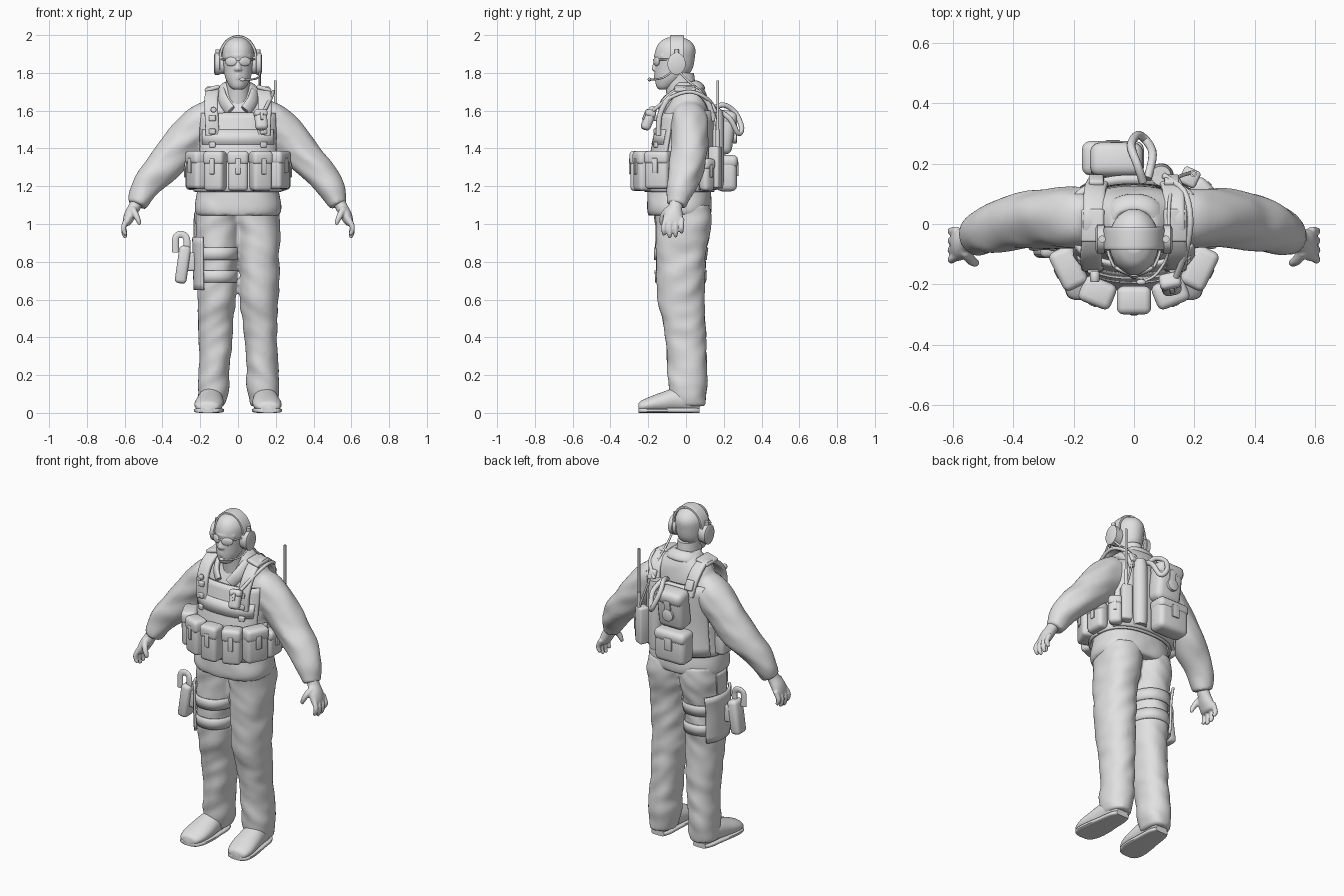
import bpy, bmesh, math
from mathutils import Vector, Matrix, Euler, noise

cube = bpy.data.objects.get("Cube")
if cube:
    bpy.data.objects.remove(cube, do_unlink=True)

material = bpy.data.materials.new("plain grey")
material.use_nodes = True
grey = (0.75, 0.75, 0.75, 1)
material.diffuse_color = grey
material.node_tree.nodes["Principled BSDF"].inputs["Base Color"].default_value = grey
X, Y, Z = Vector((1, 0, 0)), Vector((0, 1, 0)), Vector((0, 0, 1))
parts = []


def finish(name, bm, voxel=0, thickness=0):
    """Turn a bmesh into a named object, optionally fused or thickened."""
    if not thickness:
        bmesh.ops.recalc_face_normals(bm, faces=bm.faces)
    mesh = bpy.data.meshes.new(name)
    bm.to_mesh(mesh)
    bm.free()
    mesh.materials.append(material)
    obj = bpy.data.objects.new(name, mesh)
    bpy.context.collection.objects.link(obj)
    if voxel:
        fuse = obj.modifiers.new("fuse", "REMESH")
        fuse.mode, fuse.voxel_size, fuse.use_smooth_shade = "VOXEL", voxel, True
        soften = obj.modifiers.new("soften", "SMOOTH")
        soften.iterations = 4
    if thickness:
        shell = obj.modifiers.new("shell", "SOLIDIFY")
        shell.thickness, shell.offset = thickness, 1
    parts.append(obj)


def spline(rows, sub):
    out = []
    for i in range(len(rows) - 1):
        quad = [rows[max(i - 1, 0)], rows[i], rows[i + 1], rows[min(i + 2, len(rows) - 1)]]
        for k in range(sub):
            t = k / sub
            out.append([q + t / 2 * (r - p + t * (2*p - 5*q + 4*r - s + t * (3*q - p - 3*r + s)))
                        for p, q, r, s in zip(*quad)])
    return out + [list(rows[-1])]


def oval(angle, ru, rv, power):
    c, s = math.cos(angle), math.sin(angle)
    return (ru * math.copysign(abs(c) ** (2 / power), c), rv * math.copysign(abs(s) ** (2 / power), s))


def loft(bm, rings, ref=X, axis=None, power=2, n=28, sub=4, fold=0, side=1):
    """Skin oval rings (x, y, z, half width, half depth) along a path."""
    rows = spline(rings, sub)
    centres = [Vector(r[:3]) for r in rows]
    u, loops = ref.copy(), []
    for i, row in enumerate(rows):
        t = axis or (centres[min(i + 1, len(rows) - 1)] - centres[max(i - 1, 0)]).normalized()
        u = (u - t * u.dot(t)).normalized()
        v, loop = t.cross(u), []
        for k in range(n):
            a, b = oval(math.tau * k / n, row[3], row[4], power)
            out = u * a + v * b
            p = centres[i] + out
            if fold:
                q = Vector((p.x * 8 + side * 5, p.y * 8, p.z * 15 + p.x * 9))
                p += out.normalized() * fold * noise.noise(q)
            loop.append(bm.verts.new((p.x * side, p.y, p.z)))
        loops.append(loop)
    for a, b in zip(loops, loops[1:]):
        for k in range(n):
            bm.faces.new((a[k], a[k - 1], b[k - 1], b[k]))
    bm.faces.new(loops[0])
    bm.faces.new(loops[-1][::-1])


def lofted(name, rings, **options):
    bm = bmesh.new()
    loft(bm, rings, **options)
    finish(name, bm)


def tube(name, points, radius, depth=None, **options):
    lofted(name, [(*p, radius, depth or radius) for p in points], **{"n": 12, **options})


def box(name, loc, size, turn=0, tilt=0, bevel=0.012, roll=0):
    bm = bmesh.new()
    bmesh.ops.create_cube(bm, size=1, matrix=Matrix.Diagonal((*size, 1)))
    bmesh.ops.bevel(bm, geom=bm.edges[:], offset=min(bevel, min(size) * 0.4), segments=3,
                    profile=0.5, affect="EDGES")
    rot = Euler([math.radians(a) for a in (tilt, roll, turn)]).to_matrix().to_4x4()
    bm.transform(Matrix.Translation(loc) @ rot)
    finish(name, bm)


def ball(name, loc, size, turn=0):
    bm = bmesh.new()
    bmesh.ops.create_uvsphere(bm, u_segments=20, v_segments=12, radius=1)
    bm.transform(Matrix.Translation(loc) @ Matrix.Rotation(math.radians(turn), 4, "Z")
                 @ Matrix.Diagonal((*size, 1)))
    finish(name, bm)


def disc(name, loc, axis, ru, rv, half):
    c, edge = Vector(loc), half * 0.3
    rows = [(-half, 0.8), (edge - half, 1), (half - edge, 1), (half, 0.75)]
    lofted(name, [(*(c + axis * d), ru * s, rv * s) for d, s in rows],
           ref=Y if axis == X else X, axis=axis, sub=1)


def wrap(name, rings, start, end, low, high, offset, thickness, power=2.4, n=32, m=8):
    """A curved plate that follows a lofted body between two angles and heights."""
    rows, bm, grid = sorted(spline(rings, 6), key=lambda r: r[2]), bmesh.new(), []
    for j in range(m + 1):
        z = low + (high - low) * j / m
        i = next((i for i in range(1, len(rows)) if rows[i][2] >= z), len(rows) - 1)
        f = (z - rows[i - 1][2]) / (rows[i][2] - rows[i - 1][2])
        x, y, _, ru, rv = [a + (b - a) * f for a, b in zip(rows[i - 1], rows[i])]
        line = []
        for k in range(n + 1):
            a, b = oval(math.radians(start + (end - start) * k / n), ru + offset, rv + offset, power)
            line.append(bm.verts.new((x + a, y + b, z)))
        grid.append(line)
    for a, b in zip(grid, grid[1:]):
        for k in range(n):
            bm.faces.new((a[k], a[k + 1], b[k + 1], b[k]))
    finish(name, bm, thickness=thickness)


def pouch(name, loc, size, turn=0, tilt=0, soft=0.022):
    """Soft box with an overlapping flap and a closing tab."""
    w, d, h = size
    place = Matrix.Translation(loc) @ Euler((math.radians(tilt), 0, math.radians(turn))).to_matrix().to_4x4()
    box(name, loc, size, turn, tilt, soft)
    box(name + "_flap", place @ Vector((0, -0.003, h * 0.33)), (w + 0.006, d + 0.004, h * 0.36), turn, tilt, soft)
    box(name + "_tab", place @ Vector((0, -d / 2 - 0.003, h * 0.12)), (w * 0.25, 0.01, h * 0.4), turn, tilt, 0.004)


# Jacket: torso and sleeves fused together
torso = [(0, -.035, 1.045, .222, .165), (0, -.035, 1.09, .23, .172), (0, -.035, 1.2, .212, .165),
         (0, -.025, 1.35, .2, .148), (0, -.008, 1.5, .2, .132), (0, .005, 1.6, .192, .12),
         (0, .015, 1.67, .165, .098), (0, .01, 1.72, .11, .082), (0, .005, 1.75, .075, .07)]
sleeve = [(.1, .02, 1.565, .09, .086), (.185, .02, 1.535, .1, .108), (.275, .02, 1.445, .098, .106),
          (.365, .012, 1.34, .094, .095), (.443, -.008, 1.26, .086, .086), (.5, -.03, 1.18, .074, .07),
          (.535, -.05, 1.1, .056, .05)]
bm = bmesh.new()
loft(bm, torso, axis=Z, power=2.4, n=48, sub=6, fold=.005)
for side in (1, -1):
    loft(bm, sleeve, ref=Y, n=36, sub=8, fold=.012, side=side)
finish("jacket", bm, voxel=.011)

# Trousers: both legs fused at the hips
leg = [(.1, -.02, 1.1, .118, .15), (.108, -.015, .98, .116, .148), (.112, -.028, .85, .108, .134),
       (.114, -.028, .75, .104, .13), (.113, -.027, .6, .101, .122), (.117, -.008, .47, .092, .113),
       (.122, .003, .3, .084, .105), (.13, .01, .18, .085, .105), (.135, .012, .1, .079, .096),
       (.14, .015, .035, .07, .084)]
bm = bmesh.new()
for side in (1, -1):
    loft(bm, leg, axis=Z, power=2.2, n=40, sub=8, fold=.01, side=side)
finish("trousers", bm, voxel=.011)

# Shoes with soles
shoe = [(.16, -.252, .03, .036, .02), (.16, -.238, .034, .06, .03), (.156, -.19, .044, .075, .042),
        (.15, -.12, .056, .074, .056), (.146, -.05, .068, .066, .066), (.142, .03, .066, .058, .064),
        (.14, .072, .048, .04, .046)]
sole = [(x, y, .013, w + .002, .013) for x, y, z, w, h in shoe]
for side, label in ((1, "left"), (-1, "right")):
    lofted(label + "_shoe", shoe, axis=-Y, side=side)
    lofted(label + "_sole", sole, axis=-Y, power=4, side=side)
    # Hand with four curled fingers and a thumb
    bm = bmesh.new()
    loft(bm, [(.53, -.05, 1.13, .036, .034), (.548, -.056, 1.09, .037, .032), (.57, -.066, 1.05, .05, .032),
              (.588, -.07, 1.01, .054, .024), (.594, -.07, .995, .045, .014)], ref=Y, side=side)
    for i in range(4):
        y, drop = -.117 + i * .031, (0, .014, .01, -.01)[i]
        loft(bm, [(.586, y * .9, 1.03, .014, .014), (.604, y, .99, .014, .014), (.603, y, .962 - drop, .013, .013),
                  (.592, y, .942 - drop, .009, .009)], ref=Y, n=12, side=side)
    loft(bm, [(.56, -.09, 1.08, .018, .02), (.542, -.118, 1.05, .017, .017), (.528, -.128, 1.02, .014, .014),
              (.52, -.13, .995, .008, .008)], ref=Y, n=12, side=side)
    finish(label + "_hand", bm, voxel=.005)

# Neck, head and face
lofted("neck", [(0, -.01, 1.6, .075, .085), (0, -.025, 1.7, .066, .08), (0, -.04, 1.8, .062, .082)], axis=Z)
bm = bmesh.new()
loft(bm, [(0, -.12, 1.712, .026, .025), (0, -.108, 1.73, .045, .05), (0, -.085, 1.77, .066, .08),
          (0, -.066, 1.82, .077, .1), (0, -.06, 1.88, .083, .107), (0, -.055, 1.93, .081, .104),
          (0, -.055, 1.967, .06, .08), (0, -.055, 1.988, .03, .04)], axis=Z, sub=6)
loft(bm, [(0, -.155, 1.87, .01, .012), (0, -.166, 1.835, .014, .014), (0, -.168, 1.818, .021, .014),
          (0, -.16, 1.808, .014, .01)], axis=Z)
for z in (1.788, 1.774):
    loft(bm, [(-.03, -.142, z, .004, .004), (0, -.162, z, .009, .008), (.03, -.142, z, .004, .004)], ref=Y, n=12)
loft(bm, [(-.065, -.12, 1.888, .01, .01), (0, -.16, 1.892, .012, .01), (.065, -.12, 1.888, .01, .01)], ref=Y)
finish("head", bm, voxel=.006)

# Sunglasses
for side, label in ((1, "left"), (-1, "right")):
    ball(label + "_lens", (side * .037, -.156, 1.86), (.034, .009, .024), side * 24)
    tube(label + "_glasses_arm", [(side * .066, -.142, 1.87), (side * .084, -.1, 1.872), (side * .09, -.05, 1.87)], .005)
tube("glasses_bridge", [(-.02, -.166, 1.866), (0, -.17, 1.87), (.02, -.166, 1.866)], .005)

# Headset with band, ear cups and microphone
arc = [math.pi * i / 12 for i in range(13)]
tube("headband", [(.094 * math.cos(a), -.048, 1.882 + .11 * math.sin(a)) for a in arc], .037, .008, ref=Y, power=5, n=20)
for side, label in ((1, "left"), (-1, "right")):
    disc(label + "_ear_cushion", (side * .088, -.05, 1.848), X, .044, .055, .018)
    disc(label + "_ear_cup", (side * .11, -.05, 1.848), X, .048, .058, .017)
    tube(label + "_cup_hinge", [(side * .106, -.05, 1.9), (side * .106, -.05, 1.925)], .012)
tube("microphone_boom", [(.118, -.07, 1.81), (.105, -.12, 1.775), (.07, -.17, 1.765), (.03, -.19, 1.765)], .005)
ball("microphone", (.024, -.193, 1.765), (.016, .01, .01))
tube("headset_cable", [(.115, -.03, 1.8), (.115, .02, 1.75), (.12, .09, 1.69), (.14, .15, 1.58), (.19, .17, 1.42)], .006)

# Collar
half = [(.04, -.13, 1.6), (.075, -.1, 1.65), (.09, -.03, 1.7), (.065, .05, 1.73)]
tube("collar", half + [(0, .072, 1.735)] + [(-x, y, z) for x, y, z in half[::-1]], .034, .016, ref=Z, n=20)

# Vest panels and shoulder straps
wrap("waist_panel", torso, 0, 360, 1.17, 1.37, .006, .014, n=64)
wrap("chest_panel", torso, -155, -25, 1.34, 1.585, .006, .016)
wrap("chest_webbing", torso, -145, -35, 1.42, 1.5, .02, .005, m=1)
wrap("back_panel", torso, 30, 150, 1.18, 1.6, .008, .03)
for side, label in ((1, "left"), (-1, "right")):
    path = [(.135, -.145, 1.47), (.14, -.14, 1.57), (.142, -.1, 1.655), (.135, -.03, 1.705), (.132, .04, 1.71),
            (.13, .11, 1.65), (.115, .145, 1.55)]
    tube(label + "_shoulder_strap", path, .036, .014, side=side, power=4, n=20)
    box(label + "_strap_pad", (side * .137, -.005, 1.717), (.08, .11, .022), roll=side * 16)
    box(label + "_back_buckle", (side * .125, .145, 1.615), (.05, .022, .06), tilt=25)
    for z in (1.42, 1.49, 1.56):
        box(label + "_side_buckle", (side * .135, -.155, z), (.036, .026, .03), side * 20, bevel=.006)

# Belt pouches
pouch("centre_pouch", (0, -.25, 1.28), (.108, .09, .21))
for side, label in ((1, "left"), (-1, "right")):
    pouch(label + "_front_pouch", (side * .12, -.225, 1.28), (.108, .085, .21), side * 22)
    pouch(label + "_side_pouch", (side * .215, -.145, 1.285), (.135, .085, .2), side * 64)
    pouch(label + "_rear_pouch", (side * .245, -.02, 1.26), (.12, .065, .16), side * 90)

# Chest radio
pouch("chest_radio", (.122, -.2, 1.55), (.066, .05, .11), 12, -22)
disc("right_strap_lamp", (-.13, -.175, 1.605), Y, .016, .016, .018)

# Backpack and hoses
pouch("upper_pack", (-.058, .2, 1.485), (.17, .11, .23), 180, 8, .035)
pouch("lower_pack", (-.07, .215, 1.268), (.2, .11, .19), 180, 0, .03)
disc("pack_valve", (-.06, .258, 1.46), Y, .035, .035, .012)
tube("pack_hose", [(.03, .14, 1.61), (.01, .2, 1.63), (-.01, .26, 1.59), (.012, .295, 1.51), (.042, .275, 1.48),
                   (.062, .23, 1.56), (.045, .15, 1.61)], .014)
tube("shoulder_hose", [(.1, .16, 1.6), (.165, .11, 1.665), (.187, .02, 1.7), (.175, -.08, 1.67), (.14, -.175, 1.6)], .01)
lofted("back_bottle", [(.09, .16, z, r, r) for z, r in ((1.2, .03), (1.22, .04), (1.56, .04), (1.6, .025))], sub=2)

# Back radio with antenna
box("back_radio", (.185, .155, 1.3), (.06, .06, .22), -25)
pouch("radio_pouch", (.225, .11, 1.26), (.075, .06, .17), 135)
tube("antenna", [(.198, .168, 1.38), (.198, .168, 1.76)], .007)
tube("antenna_base", [(.198, .168, 1.38), (.198, .168, 1.5)], .012)

# Thigh holster on the right leg
right_leg = [(-x, y, z, w, d) for x, y, z, w, d in leg]
wrap("holster_panel", right_leg, 130, 235, .65, .93, .006, .014, power=2.2)
for z in (.69, .81):
    wrap("thigh_strap", right_leg, 0, 360, z, z + .065, .002, .006, power=2.2, n=48, m=2)
wrap("hip_strap", right_leg, 165, 195, .9, 1.06, .004, .008, power=2.2)
box("holster_bracket", (-.25, -.06, .8), (.05, .06, .1))
box("holster", (-.292, -.07, .785), (.062, .085, .2), roll=8, bevel=.02)
tube("holster_grip", [(-.272, -.08, .85), (-.27, -.08, .91), (-.282, -.077, .938), (-.308, -.077, .945), (-.33, -.08, .925),
                      (-.33, -.08, .85)], .009, .018, ref=Y)

# Smooth shading with crisp creases
bpy.ops.object.select_all(action="DESELECT")
for obj in parts:
    obj.select_set(True)
bpy.context.view_layer.objects.active = parts[0]
bpy.ops.object.shade_smooth_by_angle(angle=math.radians(40))
